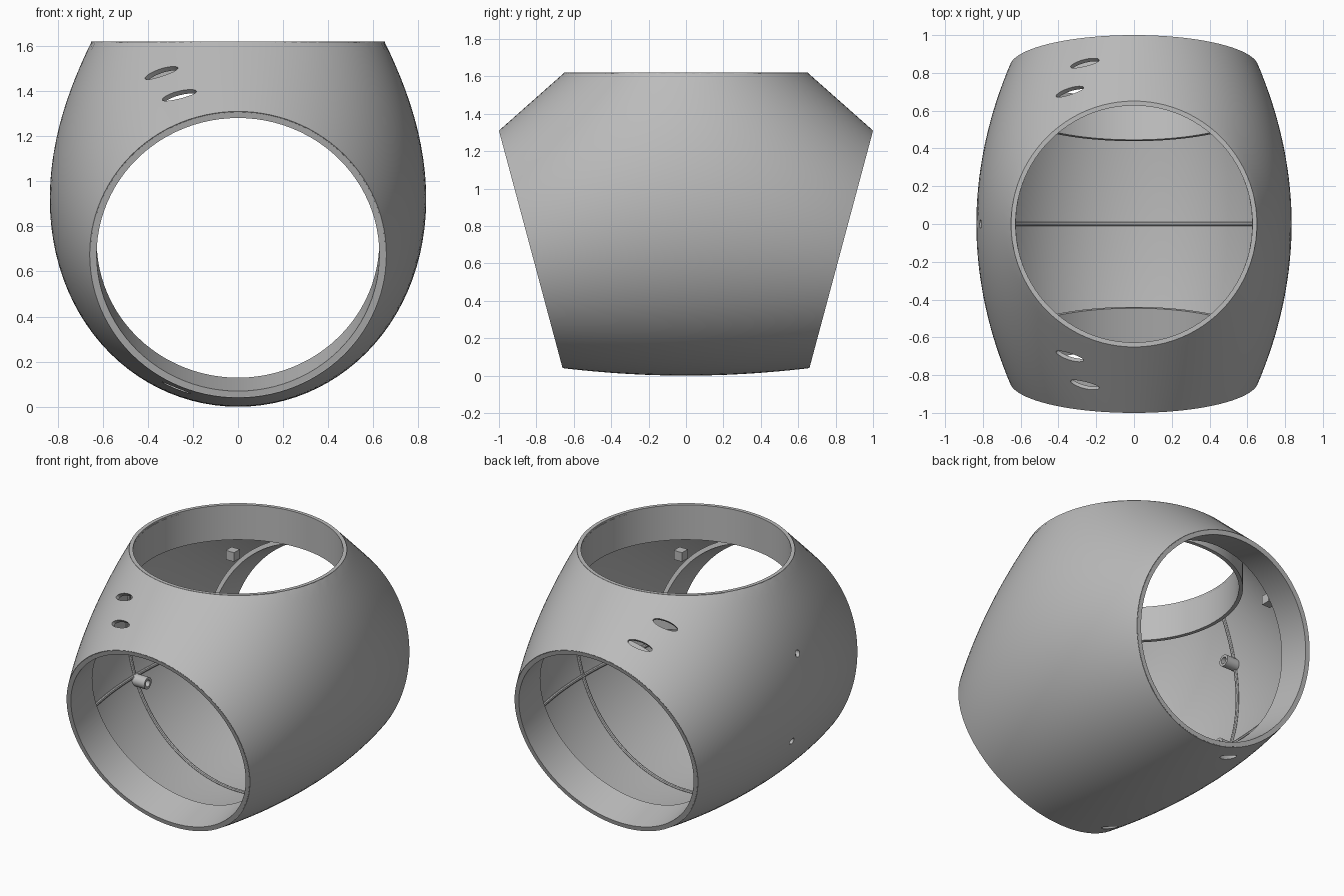
import bpy, bmesh
from math import sin, cos, pi, sqrt, radians
from mathutils import Vector, Matrix

cube = bpy.data.objects.get("Cube")
if cube:
    bpy.data.objects.remove(cube, do_unlink=True)

grey = bpy.data.materials.new("plain grey")
grey.use_nodes = True
grey.diffuse_color = (0.5, 0.5, 0.5, 1)
grey.node_tree.nodes["Principled BSDF"].inputs["Base Color"].default_value = (0.5, 0.5, 0.5, 1)

TOP = 1.62        # height of the top opening
LOW = 0.04        # lowest point of the side openings
RIM = 0.655       # radius of all three openings
TILT = radians(15)


def add_object(name, bm):
    mesh = bpy.data.meshes.new(name)
    bmesh.ops.recalc_face_normals(bm, faces=bm.faces)
    bm.to_mesh(mesh)
    bm.free()
    obj = bpy.data.objects.new(name, mesh)
    bpy.context.collection.objects.link(obj)
    mesh.materials.append(grey)
    return obj


def finish(obj):
    bpy.ops.object.select_all(action='DESELECT')
    obj.select_set(True)
    bpy.context.view_layer.objects.active = obj
    bpy.ops.object.convert(target='MESH')
    bpy.ops.object.shade_smooth_by_angle(angle=radians(35))


# Squared half width of the body, blending three circular openings
def half_depth(z):
    return 0.649 + 0.268 * z


def width_squared(y, z):
    p = max(1 - (y / half_depth(z)) ** 2, 0)
    t = max(TOP - z, 0)
    floor = LOW - LOW * p * t / (TOP - LOW + LOW * p)
    slopes = (2.196 - z) ** 2 - (0.886 * y) ** 2
    fullness = 1.136 + 0.484 * p / (p + 3 * t + 1e-9)
    return fullness * slopes * (z - floor) / (3.63 - z)


def half_width(y, z):
    return sqrt(max(width_squared(y, z), 0))


def surface_normal(x, y, z):
    e = 0.002
    dy = (width_squared(y + e, z) - width_squared(y - e, z)) / (2 * e)
    dz = (width_squared(y, z + e) - width_squared(y, z - e)) / (2 * e)
    return Vector((2 * x, -dy, -dz)).normalized()


# Body shell: rings from front opening to back opening, cut flat at the top
def make_body():
    bm = bmesh.new()
    around, steps = 112, 56
    rings = []
    for i in range(steps + 1):
        v = 2 * i / steps - 1
        low = LOW - LOW * (1 - v * v)
        high = (2.196 - 0.575 * abs(v)) / (1 + 0.2375 * abs(v))
        ring = []
        for j in range(around):
            a = 2 * pi * j / around
            z = low + (high - low) * (1 - cos(a)) / 2
            y = v * half_depth(z)
            side = 1 if sin(a) > 0 else -1
            x = 0 if j in (0, around // 2) else side * half_width(y, z)
            ring.append(bm.verts.new((x, y, z)))
        rings.append(ring)
    for a, b in zip(rings, rings[1:]):
        for j in range(around):
            k = (j + 1) % around
            bm.faces.new((a[j], a[k], b[k], b[j]))
    bmesh.ops.bisect_plane(bm, geom=bm.verts[:] + bm.edges[:] + bm.faces[:],
                           plane_co=(0, 0, TOP), plane_no=(0, 0, 1), clear_outer=True)
    bmesh.ops.remove_doubles(bm, verts=bm.verts, dist=1e-5)
    body = add_object("body_shell", bm)
    # Make sure the shell faces outward before thickening
    side = max(body.data.polygons, key=lambda f: f.center.x)
    if side.normal.x < 0:
        body.data.flip_normals()
    solid = body.modifiers.new("wall", 'SOLIDIFY')
    solid.thickness = 0.025
    solid.offset = -1
    return body


# Cutter for the screw holes and slanted slots
def add_cut(bm, place, along, normal, length, width, depth):
    side = normal.cross(along).normalized()
    along = side.cross(normal)
    m = Matrix((along * length, side * width, normal * depth)).transposed().to_4x4()
    bmesh.ops.create_cone(bm, cap_ends=True, segments=32, radius1=1, radius2=1, depth=2,
                          matrix=Matrix.Translation(place) @ m)


body = make_body()
bm = bmesh.new()
for s in (-1, 1):
    for x, y, z in ((-0.34, 0.70, 1.48), (-0.26, 0.85, 1.38)):
        add_cut(bm, (x, s * y, z), Vector((0.95, s * 0.2, 0.2)),
                surface_normal(x, s * y, z), 0.08, 0.025, 0.05)
    add_cut(bm, (-0.28, s * 0.55, 0.07), Vector((1, 0, 0)),
            surface_normal(-0.28, s * 0.55, 0.07), 0.07, 0.025, 0.07)
BOSS_HEIGHTS = (0.56, 1.15)
for z in BOSS_HEIGHTS:
    add_cut(bm, (-half_width(0, z), 0, z), Vector((0, 1, 0)), Vector((-1, 0, 0)),
            0.022, 0.022, 0.08)
cutter = add_object("hole_cutter", bm)
cutter.hide_render = True
cutter.hide_set(True)
cut = body.modifiers.new("holes", 'BOOLEAN')
cut.operation = 'DIFFERENCE'
cut.solver = 'EXACT'
cut.object = cutter
finish(body)


# Hollow tube whose outer end sits at a point and faces along an axis
def make_tube(name, inner, outer, depth, end, axis, sides):
    bm = bmesh.new()
    m = Matrix.Translation(end) @ Vector(axis).to_track_quat('Z', 'Y').to_matrix().to_4x4()
    profile = ((inner, 0), (outer, 0), (outer, -depth), (inner, -depth))
    rows = [[bm.verts.new(m @ Vector((r * cos(2 * pi * j / sides), r * sin(2 * pi * j / sides), h)))
             for j in range(sides)] for r, h in profile]
    for i in range(4):
        a, b = rows[i], rows[(i + 1) % 4]
        for j in range(sides):
            k = (j + 1) % sides
            bm.faces.new((a[j], a[k], b[k], b[j]))
    finish(add_object(name, bm))


# Collars inside the three openings
make_tube("top_collar", 0.627, RIM - 0.004, 0.23, (0, 0, TOP), (0, 0, 1), 96)
for name, s in (("front_collar", -1), ("back_collar", 1)):
    make_tube(name, 0.627, RIM - 0.001, 0.23, (0, s * 0.83, 0.675),
              (0, s * cos(TILT), -sin(TILT)), 96)

# Screw bosses on one inner wall
for name, z in zip(("lower_boss", "upper_boss"), BOSS_HEIGHTS):
    make_tube(name, 0.022, 0.038, 0.1, (-half_width(0, z) + 0.015, 0, z), (-1, 0, 0), 24)


# Thin ribs lying on the inner wall
def make_rib(name, points):
    curve = bpy.data.curves.new(name, 'CURVE')
    curve.dimensions = '3D'
    curve.bevel_depth = 0.011
    curve.bevel_resolution = 2
    spline = curve.splines.new('POLY')
    spline.points.add(len(points) - 1)
    for point, co in zip(spline.points, points):
        point.co = (*co, 1)
    obj = bpy.data.objects.new(name, curve)
    bpy.context.collection.objects.link(obj)
    curve.materials.append(grey)
    finish(obj)


def inner_point(side, y, z):
    x = side * half_width(y, z)
    return Vector((x, y, z)) - surface_normal(x, y, z) * 0.028


arc = [TOP * 0.9 * (1 - cos(pi * i / 80)) for i in range(1, 41)]
ring = [inner_point(-1, 0, z) for z in reversed(arc)] + [inner_point(1, 0, z) for z in arc]
make_rib("middle_rib", ring)
for name, s in (("left_rib", 1), ("right_rib", -1)):
    make_rib(name, [inner_point(s, -0.6 + i * 0.05, 0.575) for i in range(25)])

# Small blocks where the collars come close together
for xn, sx in (("left", 1), ("right", -1)):
    for yn, sy in (("front", -1), ("back", 1)):
        bm = bmesh.new()
        bmesh.ops.create_cube(bm, size=0.06, matrix=Matrix.Translation((sx * 0.5, sy * 0.66, 1.2)))
        add_object(f"{yn}_{xn}_block", bm)
